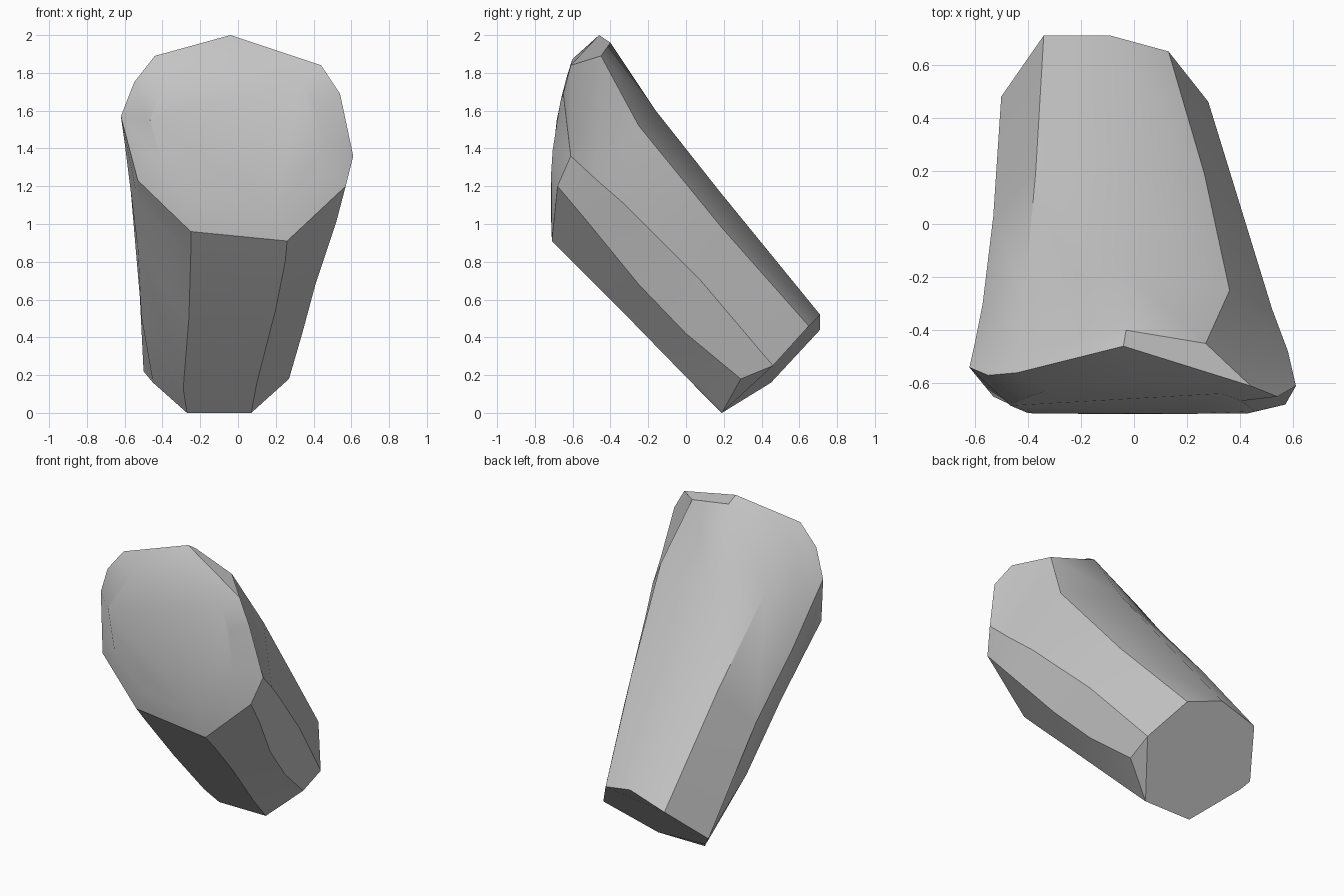
import bpy
import bmesh
import math
from mathutils import Vector

default_cube = bpy.data.objects.get("Cube")
if default_cube:
    bpy.data.objects.remove(default_cube, do_unlink=True)


def make_material(name, colour):
    material = bpy.data.materials.new(name)
    material.use_nodes = True
    material.diffuse_color = colour
    shader = next(n for n in material.node_tree.nodes if n.type == "BSDF_PRINCIPLED")
    shader.inputs["Base Color"].default_value = colour
    return material


# Ridge lines of the leaning block, each running rim, shoulder, waist, shank, foot
ridges = {
    "under_right": [(-.25, -.7, .96), (-.25, -.6, .84), (-.26, -.3, .5), (-.29, .06, .13), (-.27, .19, 0)],
    "under_left": [(.26, -.71, .91), (.25, -.6, .8), (.2, -.35, .55), (.1, .03, .16), (.07, .19, 0)],
    "low_left": [(.57, -.68, 1.2), (.52, -.52, 1.01), (.41, -.25, .68), (.34, 0, .42), (.27, .29, .18)],
    "mid_left": [(.61, -.61, 1.36), (.58, -.48, 1.24), (.52, -.32, 1.1), (.4, .07, .71), (.28, .46, .25)],
    "upper_left": [(.44, -.61, 1.84), (.27, -.45, 1.89), (.36, -.25, 1.52), (.265, .19, .98), (.13, .65, .46)],
    "crest": [(-.04, -.46, 2), (-.03, -.4, 1.96), (-.04, -.16, 1.6), (-.07, .18, 1.17), (-.09, .71, .52)],
    "upper_right": [(-.44, -.56, 1.89), (-.43, -.48, 1.83), (-.41, -.25, 1.55), (-.37, .2, 1.05), (-.34, .71, .44)],
    "mid_right": [(-.62, -.54, 1.57), (-.6, -.45, 1.43), (-.57, -.3, 1.2), (-.53, .03, .82), (-.5, .48, .22)],
    "low_right": [(-.53, -.65, 1.23), (-.53, -.52, 1.12), (-.53, -.23, .87), (-.51, .1, .5), (-.45, .45, .16)],
}

# Additional rim corners that follow the named ridge
rim_corners = {
    "mid_left": (.54, -.65, 1.69),
    "upper_right": (-.55, -.57, 1.75),
}

bm = bmesh.new()
names = list(ridges)
columns = {name: [bm.verts.new(p) for p in path] for name, path in ridges.items()}

# Sides: strips between neighbouring ridges, plus the rim corners
rim = []
for name, following in zip(names, names[1:] + names[:1]):
    a, b = columns[name], columns[following]
    rim.append(a[0])
    for i in range(len(a) - 1):
        bm.faces.new((a[i], b[i], b[i + 1], a[i + 1]))
    if name in rim_corners:
        corner = bm.verts.new(rim_corners[name])
        bm.faces.new((a[0], corner, b[0]))
        rim.append(corner)

# Foot: flat end, with a small facet below the low left ridge
bm.faces.new([columns[n][-1] for n in names if n != "low_left"])
bm.faces.new([columns[n][-1] for n in ("under_left", "low_left", "mid_left")])

# Front: rolled border around a panel that curves back towards the top
centre = sum((v.co for v in rim), Vector()) / len(rim)
panel = []
for v in rim:
    point = centre.lerp(v.co, .75)
    point.y = -.715 + .25 * max(0, point.z - 1.2) ** 2
    panel.append(bm.verts.new(point))
for i in range(len(rim)):
    j = (i + 1) % len(rim)
    bm.faces.new((rim[i], rim[j], panel[j], panel[i]))
bm.faces.new(panel)

bmesh.ops.recalc_face_normals(bm, faces=bm.faces[:])
mesh = bpy.data.meshes.new("leaning_block")
bm.to_mesh(mesh)
bm.free()
mesh.materials.append(make_material("stone_grey", (.55, .55, .55, 1)))

block = bpy.data.objects.new("leaning_block", mesh)
bpy.context.collection.objects.link(block)

# Soft facets with crisp main ridges
bpy.ops.object.select_all(action="DESELECT")
block.select_set(True)
bpy.context.view_layer.objects.active = block
bpy.ops.object.shade_smooth_by_angle(angle=math.radians(35))
